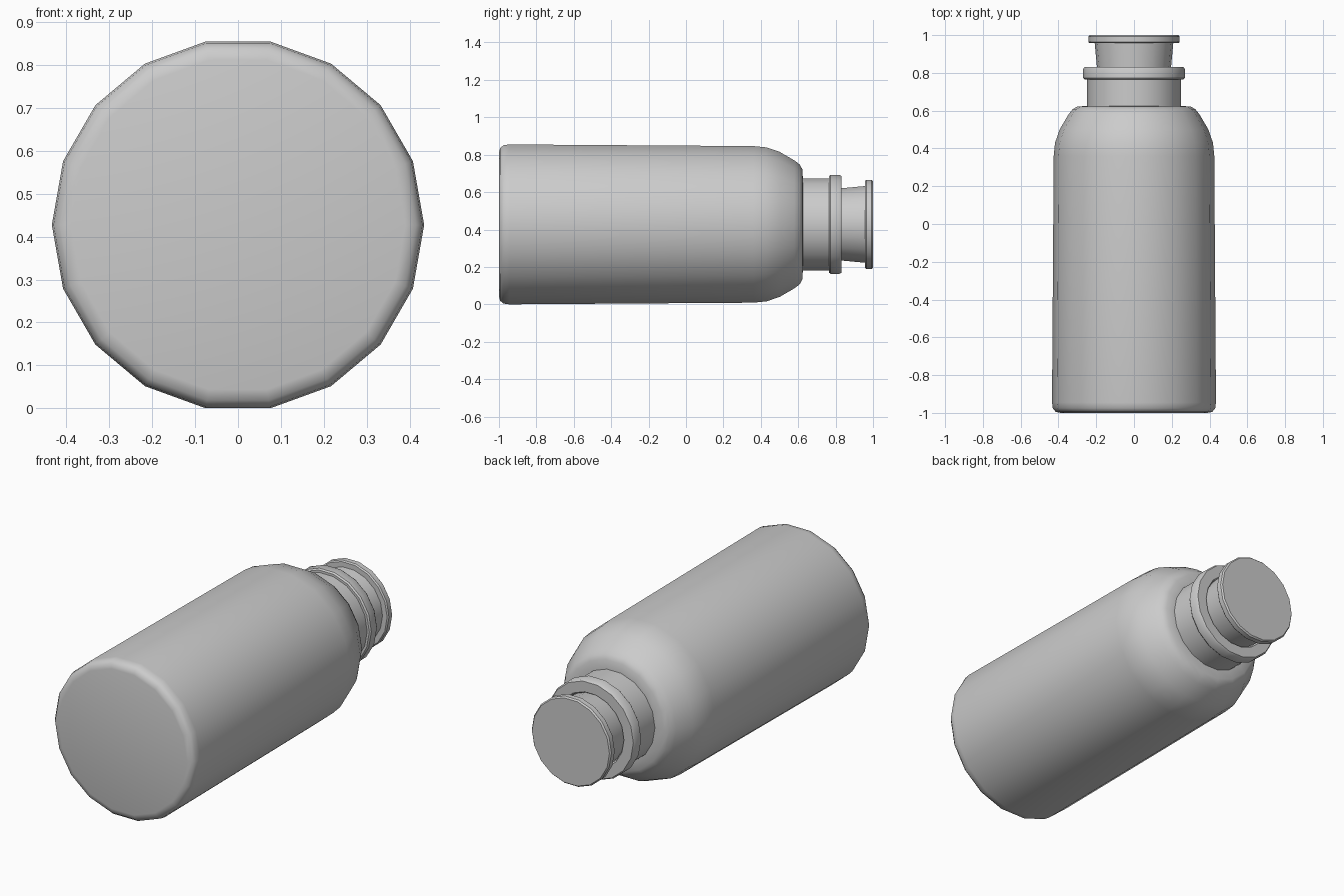
import bpy, bmesh
from math import cos, sin, tau, radians

if "Cube" in bpy.data.objects:
    bpy.data.objects.remove(bpy.data.objects["Cube"])

SIDES = 18
R = 0.434
CZ = R * cos(radians(10))   # axis height so the lowest facet rests on z = 0


def lathe(name, profile):
    """Revolve (radius, y) points about the lying y axis; radius 0 closes to a point."""
    bm = bmesh.new()
    rings = []
    for r, y in profile:
        n = SIDES if r > 0 else 1
        rings.append([bm.verts.new((r * cos(tau * i / SIDES), y, CZ + r * sin(tau * i / SIDES)))
                      for i in range(n)])
    for a, b in zip(rings, rings[1:]):
        for i in range(SIDES):
            j = (i + 1) % SIDES
            quad = [a[i % len(a)], a[j % len(a)], b[j % len(b)], b[i % len(b)]]
            bm.faces.new(list(dict.fromkeys(quad)))
    bmesh.ops.recalc_face_normals(bm, faces=bm.faces[:])
    me = bpy.data.meshes.new(name)
    bm.to_mesh(me)
    bm.free()
    ob = bpy.data.objects.new(name, me)
    bpy.context.collection.objects.link(ob)
    bpy.ops.object.select_all(action='DESELECT')
    ob.select_set(True)
    bpy.context.view_layer.objects.active = ob
    bpy.ops.object.shade_smooth_by_angle(angle=radians(40))
    return ob


# Bottle: rounded base, tapered body, shoulder, neck, lip ring and mouth recess
lathe("bottle", [
    (0, -1), (0.39, -1), (0.415, -0.994), (0.430, -0.975), (R, -0.945),
    (0.425, 0.36), (0.418, 0.43), (0.394, 0.50), (0.347, 0.580), (0.325, 0.608),
    (0.299, 0.622), (0.249, 0.625), (0.249, 0.765),
    (0.262, 0.765), (0.269, 0.773), (0.269, 0.820), (0.262, 0.831),
    (0.205, 0.831), (0.198, 0.822), (0.198, 0.64), (0, 0.64)])

# Stopper: tapered plug with a flat, lightly rounded cap
lathe("stopper", [
    (0, 0.68), (0.182, 0.68), (0.208, 0.957),
    (0.236, 0.957), (0.242, 0.964), (0.242, 0.992), (0.235, 1.0), (0, 1.0)])
